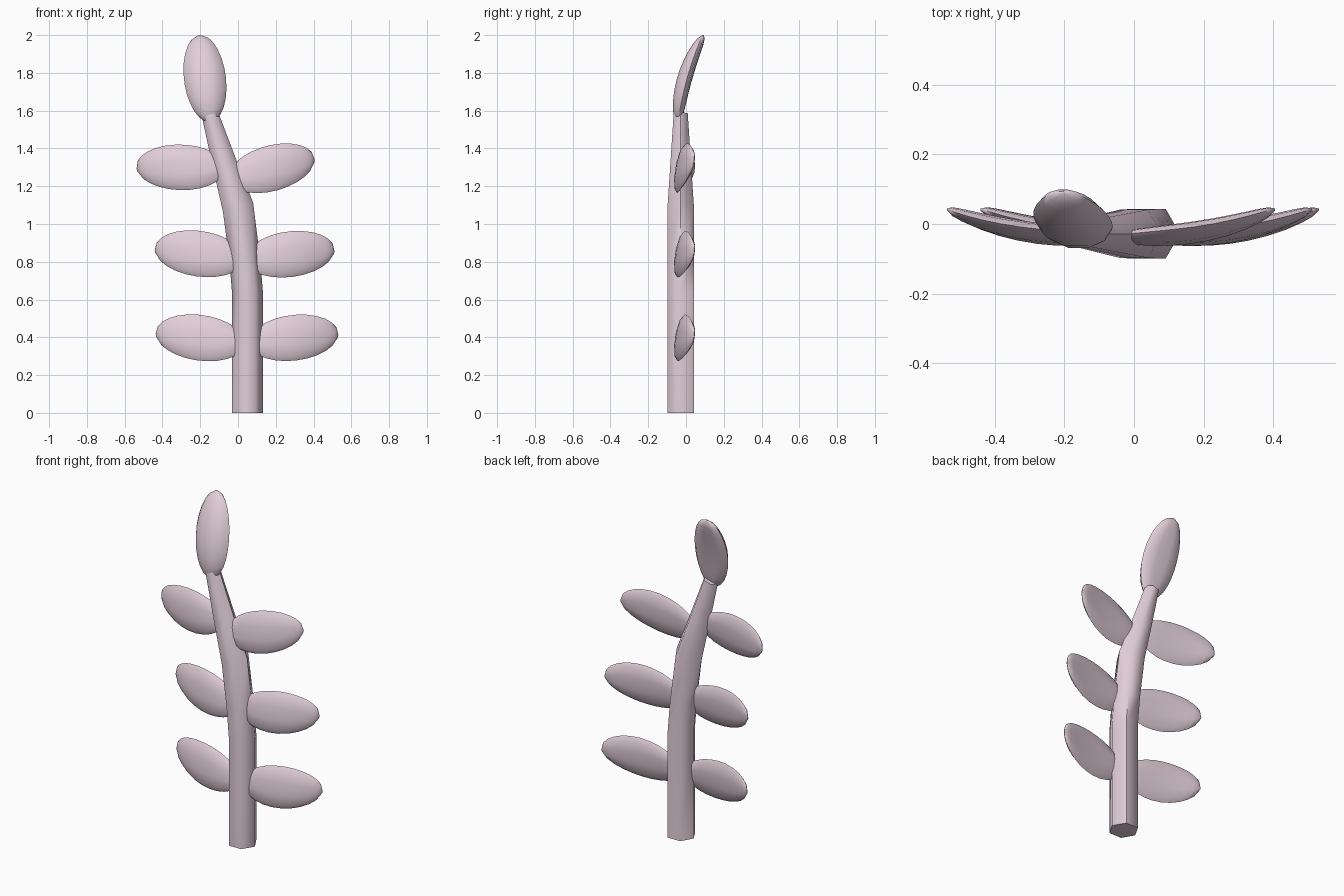
import bpy, bmesh, math
from mathutils import Vector

if "Cube" in bpy.data.objects:
    bpy.data.objects.remove(bpy.data.objects["Cube"])

pink = bpy.data.materials.new("pale pink")
pink.diffuse_color = (0.76, 0.62, 0.69, 1)
pink.use_nodes = True
pink.node_tree.nodes["Principled BSDF"].inputs["Base Color"].default_value = pink.diffuse_color


def loft(name, rings, angle=60):
    """Skin a list of point rings and cap both ends."""
    bm = bmesh.new()
    loops = [[bm.verts.new(p) for p in r] for r in rings]
    n = len(loops[0])
    for a, b in zip(loops, loops[1:]):
        for i in range(n):
            j = (i + 1) % n
            bm.faces.new((a[i], a[j], b[j], b[i]))
    bm.faces.new(loops[0])
    bm.faces.new(loops[-1])
    bmesh.ops.recalc_face_normals(bm, faces=bm.faces)
    me = bpy.data.meshes.new(name)
    bm.to_mesh(me)
    bm.free()
    me.materials.append(pink)
    ob = bpy.data.objects.new(name, me)
    bpy.context.collection.objects.link(ob)
    bpy.ops.object.select_all(action='DESELECT')
    ob.select_set(True)
    bpy.context.view_layer.objects.active = ob
    bpy.ops.object.shade_smooth_by_angle(angle=math.radians(angle))
    return ob


def leaf(name, base, tip, half, thick, y0, bend, power, tilt, cup, skew):
    """Blade from base to tip (x, z), arching backwards towards the tip."""
    base, tip = Vector(base), Vector(tip)
    axis = tip - base
    along = axis.normalized()
    across = Vector((-along.y, along.x))
    if across.y < -0.5:
        across = -across
    rings = []
    steps = 12
    for k in range(steps + 1):
        t = 0.05 + 0.93 * math.pi * k / steps if k < steps else math.pi - 0.06
        u = (1 - math.cos(t)) / 2
        s = math.sin(t)
        ring = []
        for i in range(10):
            a = math.tau * i / 10
            v = half * s * math.cos(a)
            p = base + axis * u + across * v + along * skew * v
            y = (y0 + bend * u ** power + tilt * v + cup * v * v
                 + thick * s ** 0.8 * math.sin(a))
            ring.append((p.x, y, p.y))
        rings.append(ring)
    return loft(name, rings)


# Hexagonal stem, bending left and tapering at the top
path = [(0.05, 0, 0.082), (0.05, 0.64, 0.082), (0.035, 0.82, 0.082),
        (0.0, 1.09, 0.080), (-0.065, 1.30, 0.064), (-0.148, 1.58, 0.043)]
loft("stem", [[(x + r * math.cos(math.tau * i / 6),
                -0.028 + r * math.sin(math.tau * i / 6),
                z + (0.3 * r * math.cos(math.tau * i / 6) if z > 1 else 0))
               for i in range(6)] for x, z, r in path])

# Three pairs of side leaves
leaves = [("lower_right_leaf", (0.06, 0.39), (0.53, 0.405)),
          ("lower_left_leaf", (0.035, 0.385), (-0.435, 0.41)),
          ("middle_right_leaf", (0.04, 0.83), (0.51, 0.85)),
          ("middle_left_leaf", (0.03, 0.83), (-0.44, 0.855)),
          ("upper_right_leaf", (-0.05, 1.255), (0.405, 1.335)),
          ("upper_left_leaf", (-0.07, 1.315), (-0.535, 1.285))]
for name, base, tip in leaves:
    leaf(name, base, tip, 0.122, 0.028, -0.037, 0.078, 2.5, 0.14, 0.0, 0.25)

# Upright leaf at the top
leaf("top_leaf", (-0.145, 1.54), (-0.205, 2.0), 0.111, 0.042,
     -0.042, 0.132, 2.0, 0.0, 1.5, 0.0)
